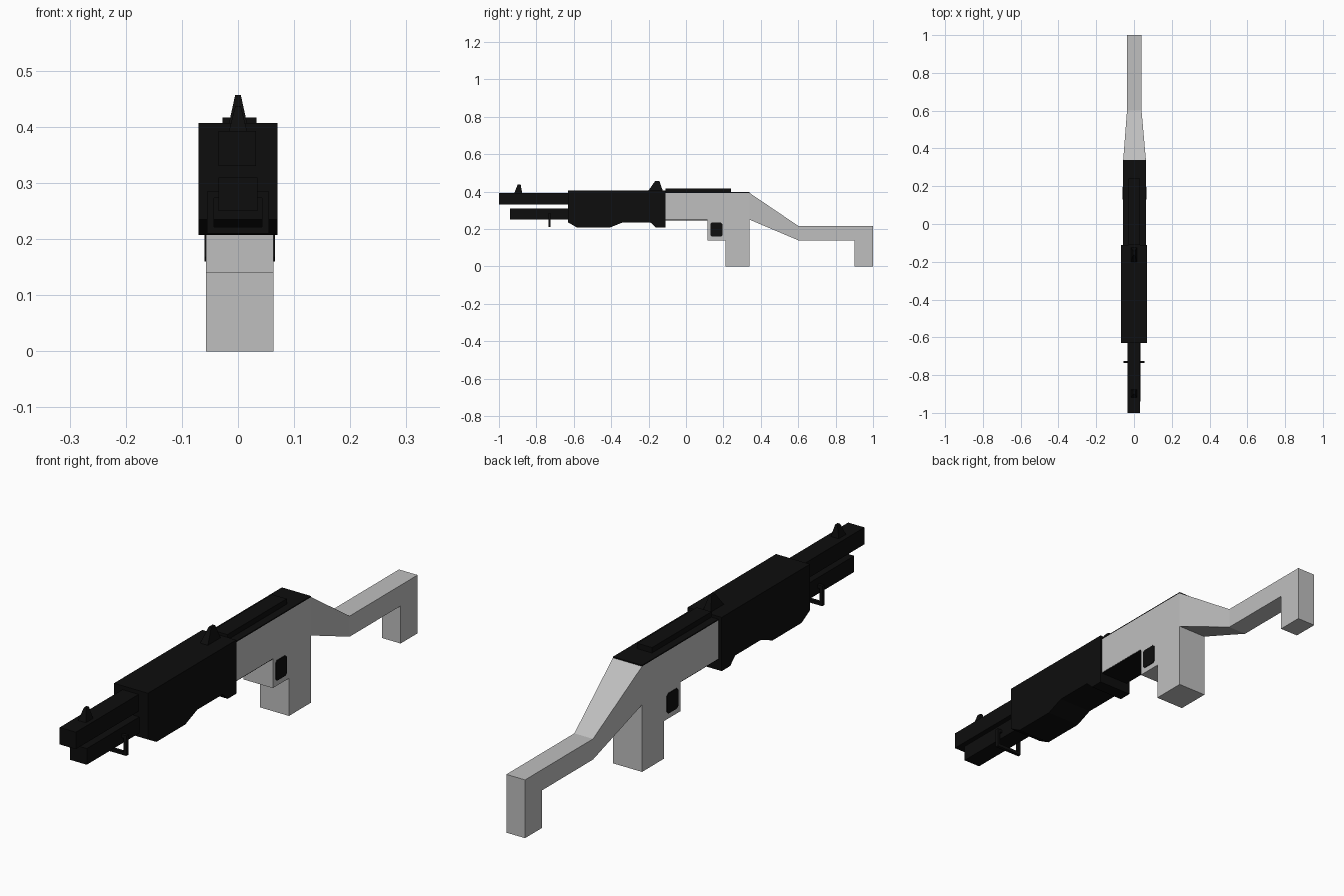
import bpy, bmesh

cube = bpy.data.objects.get("Cube")
if cube:
    bpy.data.objects.remove(cube, do_unlink=True)


def material(name, value):
    mat = bpy.data.materials.new(name)
    mat.use_nodes = True
    colour = (value, value, value, 1)
    mat.diffuse_color = colour
    mat.node_tree.nodes["Principled BSDF"].inputs["Base Color"].default_value = colour
    return mat


GREY = material("light grey", 0.52)
BLACK = material("black", 0.004)


def slab(name, polygons, span, mat):
    """Side-view (y, z) polygons given thickness; span(y, z) returns the x limits."""
    bm = bmesh.new()
    cache = {}

    def pair(p):
        if p not in cache:
            lo, hi = span(*p)
            cache[p] = [bm.verts.new((x, *p)) for x in (lo, hi)]
        return cache[p]

    edges = {}
    for poly in polygons:
        for side in (0, 1):
            bm.faces.new([pair(p)[side] for p in poly])
        for a, b in zip(poly, poly[1:] + poly[:1]):
            edges.setdefault(frozenset((a, b)), []).append((a, b))
    # Walls close only the outer outline
    for uses in edges.values():
        if len(uses) == 1:
            a, b = map(pair, uses[0])
            bm.faces.new((a[0], b[0], b[1], a[1]))
    bmesh.ops.recalc_face_normals(bm, faces=bm.faces[:])
    mesh = bpy.data.meshes.new(name)
    bm.to_mesh(mesh)
    bm.free()
    mesh.materials.append(mat)
    obj = bpy.data.objects.new(name, mesh)
    bpy.context.collection.objects.link(obj)
    return obj


def box(name, x, y, z, mat):
    poly = [(y[0], z[0]), (y[1], z[0]), (y[1], z[1]), (y[0], z[1])]
    return slab(name, [poly], lambda *p: x, mat)


# Receiver, grip and tapering stock as one body
def body_span(y, z):
    t = min(max((y - 0.34) / 0.26, 0), 1)
    return -0.057 + 0.02 * t, 0.063 - 0.023 * t


top, low = (0.34, 0.393), (0.34, 0.25)
bend_top, bend_low = (0.6, 0.217), (0.6, 0.14)
receiver = [(-0.11, 0.393), (-0.11, 0.25), (0.115, 0.25), (0.115, 0.14),
            (0.21, 0.14), (0.21, 0), (0.34, 0), low, top]
wrist = [top, low, bend_low, bend_top]
butt = [bend_top, bend_low, (0.9, 0.14), (0.9, 0), (1, 0), (1, 0.217)]
slab("receiver_and_stock", [receiver, wrist, butt], body_span, GREY)

# Dark plates on the receiver
box("receiver_top_plate", (-0.057, 0.063), (-0.11, 0.34), (0.393, 0.397), BLACK)
box("receiver_bottom_plate", (-0.056, 0.062), (-0.11, 0.115), (0.247, 0.25), BLACK)
box("top_rail", (-0.028, 0.033), (-0.11, 0.24), (0.396, 0.417), BLACK)

# Bevelled square plates on both sides above the trigger
y0, y1, z0, z1, c = 0.13, 0.195, 0.16, 0.235, 0.008
square = [(y0 + c, z0), (y1 - c, z0), (y1, z0 + c), (y1, z1 - c),
          (y1 - c, z1), (y0 + c, z1), (y0, z1 - c), (y0, z0 + c)]
for name, x in (("left_side_plate", (0.062, 0.066)), ("right_side_plate", (-0.06, -0.056))):
    slab(name, [square], lambda y, z, x=x: x, BLACK)

# Handguard
guard = [(-0.63, 0.407), (-0.63, 0.235), (-0.58, 0.207), (-0.41, 0.207),
         (-0.34, 0.235), (-0.19, 0.235), (-0.16, 0.207), (-0.11, 0.207), (-0.11, 0.407)]
slab("handguard", [guard], lambda y, z: (-0.07, 0.07), BLACK)

# Barrel and lower tube
box("barrel", (-0.035, 0.032), (-1, -0.63), (0.33, 0.393), BLACK)
box("lower_tube", (-0.035, 0.035), (-0.94, -0.63), (0.25, 0.31), BLACK)


# Sights, narrowing toward the top
def sight(name, outline, base):
    def span(y, z):
        half = 0.016 if z == base else 0.005
        return -half, half
    slab(name, [outline], span, BLACK)


sight("front_sight", [(-0.918, 0.393), (-0.9, 0.437), (-0.884, 0.437), (-0.876, 0.393)], 0.393)
sight("rear_sight", [(-0.2, 0.407), (-0.165, 0.457), (-0.142, 0.457), (-0.125, 0.407)], 0.407)

# Sling loop around the lower tube
loop_y = (-0.736, -0.724)
for name, z in (("loop_bottom", (0.21, 0.222)), ("loop_top", (0.273, 0.285))):
    box(name, (-0.055, 0.055), loop_y, z, BLACK)
for name, s in (("loop_left", 1), ("loop_right", -1)):
    box(name, (s * 0.043, s * 0.055), loop_y, (0.222, 0.273), BLACK)
